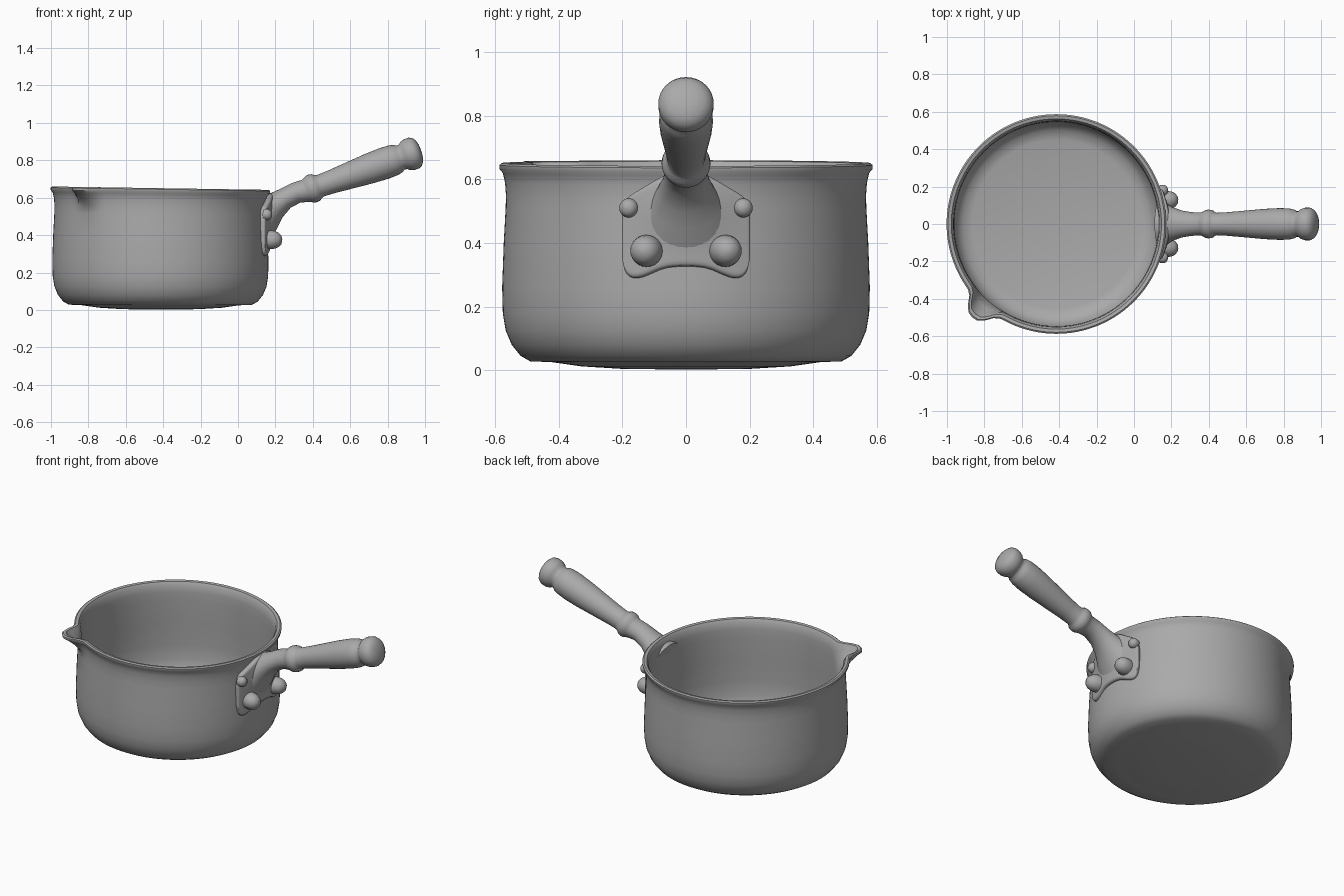
import bpy, bmesh, math
from mathutils import Vector

if "Cube" in bpy.data.objects:
    bpy.data.objects.remove(bpy.data.objects["Cube"])

GREY = (0.4, 0.4, 0.4, 1)
metal = bpy.data.materials.new("grey metal")
metal.use_nodes = True
metal.diffuse_color = GREY
metal.node_tree.nodes["Principled BSDF"].inputs["Base Color"].default_value = GREY

CX = -0.415                              # pot axis
SPOUT = math.radians(-132)               # pouring lip direction


def finish(name, bm, angle=40):
    bmesh.ops.recalc_face_normals(bm, faces=bm.faces)
    mesh = bpy.data.meshes.new(name)
    bm.to_mesh(mesh)
    bm.free()
    mesh.materials.append(metal)
    ob = bpy.data.objects.new(name, mesh)
    bpy.context.collection.objects.link(ob)
    bpy.ops.object.select_all(action='DESELECT')
    ob.select_set(True)
    bpy.context.view_layer.objects.active = ob
    bpy.ops.object.shade_smooth_by_angle(angle=math.radians(angle))
    return ob


def loft(name, rings, angle=40):
    """Skin a list of closed rings and cap both ends."""
    bm = bmesh.new()
    loops = [[bm.verts.new(p) for p in ring] for ring in rings]
    n = len(loops[0])
    for a, b in zip(loops, loops[1:]):
        for i in range(n):
            j = (i + 1) % n
            bm.faces.new((a[i], a[j], b[j], b[i]))
    bm.faces.new(loops[0])
    bm.faces.new(loops[-1])
    return finish(name, bm, angle)


# Pot: lathed shell, rim pulled out into a small pouring lip
def pot_point(r, z, a):
    d = (a - SPOUT + math.pi) % math.tau - math.pi
    lift = min(1, max(0, (z - 0.53) / 0.10)) if r > 0.5 else 0
    r += 0.085 * lift ** 1.4 * math.exp(-(abs(d) / 0.125) ** 3)
    z -= 0.009 * math.cos(a) * z / 0.65
    return Vector((CX + r * math.cos(a), r * math.sin(a), z))


profile = [(0.02, 0.002), (0.2, 0.004), (0.33, 0.012), (0.42, 0.025), (0.49, 0.028),
           (0.52, 0.045), (0.548, 0.08), (0.567, 0.125), (0.576, 0.18), (0.578, 0.26),
           (0.573, 0.4), (0.567, 0.51), (0.566, 0.55), (0.569, 0.59), (0.576, 0.62),
           (0.586, 0.632), (0.587, 0.645), (0.579, 0.651), (0.562, 0.648), (0.551, 0.63),
           (0.547, 0.59), (0.546, 0.54), (0.55, 0.4), (0.556, 0.26), (0.553, 0.17),
           (0.535, 0.1), (0.5, 0.06), (0.45, 0.047), (0.02, 0.045)]
SEG = 128
loft("pot", [[pot_point(r, z, math.tau * i / SEG) for i in range(SEG)]
             for r, z in profile])


# Handle: flared neck, collar, swelling grip and end knob
def ring(x, z, tilt, w, h, n=32):
    t = math.radians(tilt)
    up = Vector((-math.sin(t), 0, math.cos(t)))
    return [Vector((x, 0, z)) + up * h * math.sin(k) + Vector((0, w * math.cos(k), 0))
            for k in (math.tau * i / n for i in range(n))]


neck = [(0.145, 0.49, 18, 0.135, 0.115), (0.17, 0.525, 28, 0.112, 0.092),
        (0.198, 0.557, 35, 0.092, 0.073), (0.25, 0.595, 33, 0.073, 0.058),
        (0.31, 0.626, 25, 0.063, 0.057)]
grip = [(0.36, 0.062), (0.372, 0.067), (0.385, 0.075), (0.4, 0.077), (0.417, 0.074),
        (0.428, 0.065), (0.442, 0.06), (0.5, 0.063), (0.6, 0.072), (0.7, 0.081),
        (0.78, 0.085), (0.83, 0.083), (0.855, 0.077), (0.868, 0.068), (0.882, 0.069),
        (0.895, 0.08), (0.915, 0.087), (0.94, 0.087), (0.958, 0.078), (0.97, 0.06),
        (0.977, 0.035), (0.979, 0.01)]
rings = [ring(*s) for s in neck]
rings += [ring(x, 0.65 + 0.35 * (x - 0.4), 19, r, r) for x, r in grip]
loft("handle", rings)

# Mounting plate: curved around the wall, swelling towards the neck
half = [(0.0, 0.325, 0.63), (0.04, 0.324, 0.628), (0.08, 0.318, 0.612),
        (0.12, 0.298, 0.588), (0.155, 0.286, 0.566), (0.18, 0.289, 0.553),
        (0.197, 0.31, 0.53), (0.205, 0.37, 0.47)]
columns = [(-y, lo, hi) for y, lo, hi in reversed(half[1:])] + half
bm = bmesh.new()
grid = []
ROWS = 14
for y, lo, hi in columns:
    line = []
    for k in range(ROWS + 1):
        z = lo + (hi - lo) * k / ROWS
        swell = 0.028 * math.exp(-(y / 0.11) ** 2 - ((z - 0.52) / 0.1) ** 2)
        r = 0.594 + swell
        line.append(bm.verts.new((CX + math.sqrt(r * r - y * y), y, z)))
    grid.append(line)
for a, b in zip(grid, grid[1:]):
    for k in range(ROWS):
        bm.faces.new((a[k], b[k], b[k + 1], a[k + 1]))
plate = finish("mounting_plate", bm)
solid = plate.modifiers.new("thickness", 'SOLIDIFY')
solid.thickness = 0.035
solid.offset = -1
plate.modifiers.new("rounding", 'SUBSURF').levels = 1
plate.modifiers["rounding"].render_levels = 1


# Rivets: domed heads, a large lower pair and a small upper pair
def rivet(name, y, z, radius, height):
    base = math.sqrt(0.59 ** 2 - y * y)
    out = Vector((base, y, 0)).normalized()
    side = Vector((-out.y, out.x, 0))
    centre = Vector((CX + base, y, z))
    shape = [(1, -0.2), (1, 0.25), (0.93, 0.5), (0.78, 0.73), (0.5, 0.92), (0.1, 1)]
    loft(name, [[centre + out * height * h + radius * r *
                 (side * math.cos(k) + Vector((0, 0, math.sin(k))))
                 for k in (math.tau * i / 24 for i in range(24))] for r, h in shape], 60)


for label, s in (("left", 1), ("right", -1)):
    rivet("lower_rivet_" + label, s * 0.122, 0.375, 0.05, 0.075)
    rivet("upper_rivet_" + label, s * 0.178, 0.51, 0.03, 0.035)
